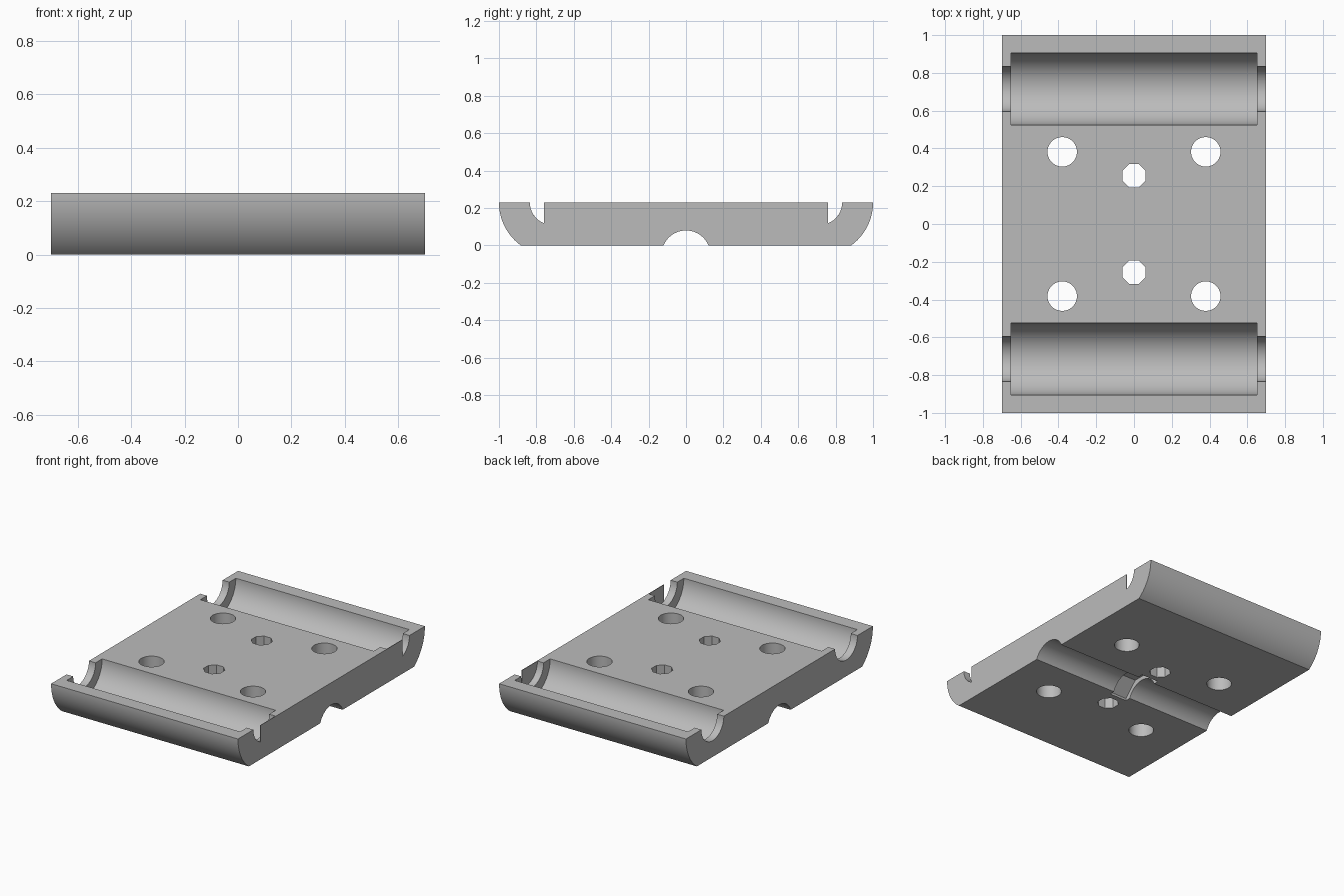
import bpy, bmesh
from math import sin, cos, pi, radians, asin, acos
from mathutils import Matrix

if "Cube" in bpy.data.objects:
    bpy.data.objects.remove(bpy.data.objects["Cube"])

TOP, HALF_X = 0.23, 0.70
AXIS_Y = 0.715           # centre line of each end trough
OUTER_R, TROUGH_R, NOTCH_R = 0.285, 0.19, 0.12

grey = bpy.data.materials.new("plain grey")
grey.use_nodes = True
colour = (0.5, 0.5, 0.5, 1)
grey.diffuse_color = colour
grey.node_tree.nodes["Principled BSDF"].inputs["Base Color"].default_value = colour


def arc(cy, cz, r, a0, a1, n=32):
    return [(cy + r * cos(a0 + (a1 - a0) * i / n),
             cz + r * sin(a0 + (a1 - a0) * i / n)) for i in range(n + 1)]


def prism(name, profile, x0, x1):
    """Extrude a (y, z) profile along x."""
    bm = bmesh.new()
    face = bm.faces.new([bm.verts.new((x0, y, z)) for y, z in profile])
    out = bmesh.ops.extrude_face_region(bm, geom=[face])["geom"]
    moved = [v for v in out if isinstance(v, bmesh.types.BMVert)]
    bmesh.ops.translate(bm, verts=moved, vec=(x1 - x0, 0, 0))
    return finish(name, bm)


def bore(name, x, y, r, sides):
    """Vertical cutter through the whole plate."""
    bm = bmesh.new()
    place = Matrix.Translation((x, y, TOP / 2)) @ Matrix.Rotation(pi / sides, 4, "Z")
    bmesh.ops.create_cone(bm, cap_ends=True, segments=sides, radius1=r, radius2=r,
                          depth=1, matrix=place)
    return finish(name, bm)


def finish(name, bm):
    bmesh.ops.recalc_face_normals(bm, faces=bm.faces[:])
    mesh = bpy.data.meshes.new(name)
    bm.to_mesh(mesh)
    bm.free()
    mesh.materials.append(grey)
    obj = bpy.data.objects.new(name, mesh)
    bpy.context.collection.objects.link(obj)
    return obj


def open_top(points):
    """Close an arc with straight sides rising above the plate."""
    return points + [(points[-1][0], TOP + 0.1), (points[0][0], TOP + 0.1)]


def mirrored(points, side):
    return [(side * y, z) for y, z in points]


# Plate with rounded undersides at both ends
sweep = asin(TOP / OUTER_R)
end = arc(AXIS_Y, TOP, OUTER_R, 0, -sweep, 24)
plate = prism("base_plate", end + mirrored(end, -1)[::-1], -HALF_X, HALF_X)

cutters = []
for s in (-1, 1):
    # Wide trough, narrower end notches; one end keeps a thin partial wall
    trough = open_top(arc(AXIS_Y, TOP, TROUGH_R, -pi, 0, 48))
    notch = open_top(arc(AXIS_Y, TOP, NOTCH_R, -pi, 0))
    slot = open_top(arc(AXIS_Y, TOP, NOTCH_R, -acos(0.045 / NOTCH_R), 0, 16))
    cutters += [
        prism("trough_cutter", mirrored(trough, s), -0.65, 0.65),
        prism("notch_cutter", mirrored(notch, s), -0.8, HALF_X - 0.004),
        prism("slot_cutter", mirrored(slot, s), 0.6, 0.8),
        bore("small_hole_cutter", 0, s * 0.255, 0.067, 8),
    ]
    for x in (-0.38, 0.38):
        cutters.append(bore("round_hole_cutter", x, s * 0.382, 0.078, 48))

# Cross groove underneath, with a wider faceted band in the middle
cutters.append(prism("groove_cutter", arc(0, -0.05, 0.13, 0, 2 * pi, 64)[:-1], -0.8, 0.8))
cutters.append(prism("band_cutter", arc(0, -0.05, 0.17, pi / 8, 2 * pi + pi / 8, 8)[:-1],
                     -0.065, 0.065))

bpy.context.view_layer.objects.active = plate
plate.select_set(True)
for cutter in cutters:
    cutter.hide_render = True
    mod = plate.modifiers.new("cut", "BOOLEAN")
    mod.operation, mod.solver, mod.object = "DIFFERENCE", "EXACT", cutter
    bpy.ops.object.modifier_apply(modifier=mod.name)
    bpy.data.objects.remove(cutter)

bpy.ops.object.shade_smooth_by_angle(angle=radians(25))
